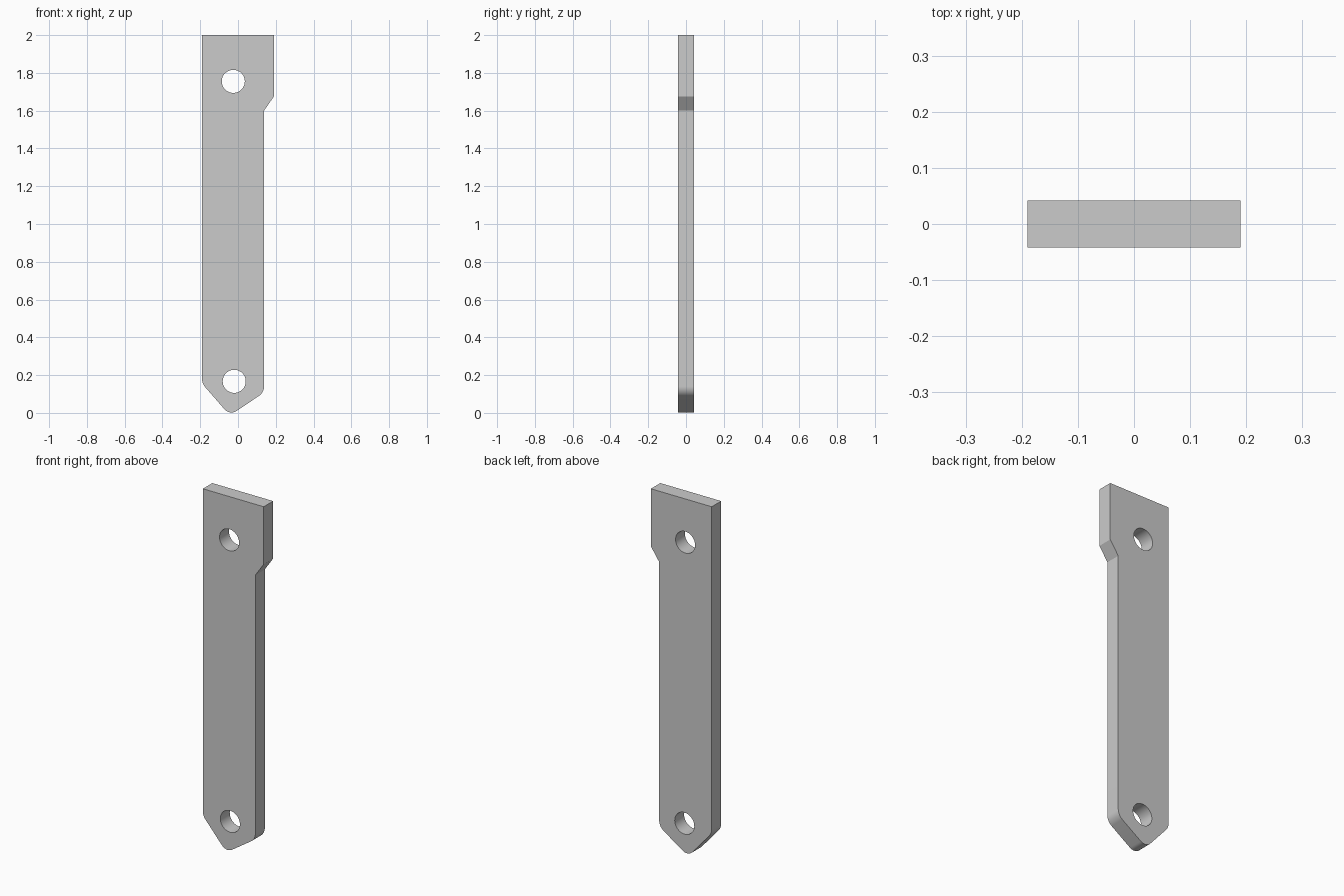
import bpy, bmesh, math
from mathutils import Vector, Matrix

if "Cube" in bpy.data.objects:
    bpy.data.objects.remove(bpy.data.objects["Cube"])

HALF_T = 0.042


def rounded(points, segments=10):
    """Turn (x, z, radius) corners into an outline with filleted corners."""
    out = []
    n = len(points)
    for i, (x, z, r) in enumerate(points):
        p = Vector((x, z))
        if r == 0:
            out.append(p)
            continue
        a = (Vector(points[i - 1][:2]) - p).normalized()
        b = (Vector(points[(i + 1) % n][:2]) - p).normalized()
        half = a.angle(b) / 2
        centre = p + (a + b).normalized() * (r / math.sin(half))
        start = p + a * (r / math.tan(half)) - centre
        end = p + b * (r / math.tan(half)) - centre
        sweep = math.pi - 2 * half
        for k in range(segments + 1):
            t = k / segments
            v = start * math.sin((1 - t) * sweep) + end * math.sin(t * sweep)
            out.append(centre + v / math.sin(sweep))
    return out


def add_object(name, bm):
    bmesh.ops.recalc_face_normals(bm, faces=bm.faces)
    mesh = bpy.data.meshes.new(name)
    bm.to_mesh(mesh)
    bm.free()
    obj = bpy.data.objects.new(name, mesh)
    bpy.context.collection.objects.link(obj)
    return obj


# Flat bar: stepped head, rounded off-centre point at the bottom
outline = rounded([
    (-0.19, 2.0, 0), (-0.19, 0.155, 0.065), (-0.043, -0.0135, 0.048),
    (0.138, 0.108, 0.062), (0.138, 1.60, 0), (0.19, 1.675, 0), (0.19, 2.0, 0),
])
bm = bmesh.new()
face = bm.faces.new([bm.verts.new((p.x, -HALF_T, p.y)) for p in outline])
ext = bmesh.ops.extrude_face_region(bm, geom=[face], use_keep_orig=True)
moved = [v for v in ext["geom"] if isinstance(v, bmesh.types.BMVert)]
bmesh.ops.translate(bm, verts=moved, vec=(0, 2 * HALF_T, 0))
bar = add_object("flat_bar", bm)

# Two bolt holes through the thickness
cutters = []
for x, z in ((-0.025, 1.755), (-0.02, 0.167)):
    bm = bmesh.new()
    place = Matrix.Translation((x, 0, z)) @ Matrix.Rotation(math.pi / 2, 4, "X")
    bmesh.ops.create_cone(bm, cap_ends=True, segments=48, radius1=0.061,
                          radius2=0.061, depth=0.3, matrix=place)
    cutter = add_object("hole_cutter", bm)
    cutter.hide_render = True
    cutters.append(cutter)
    mod = bar.modifiers.new("hole", "BOOLEAN")
    mod.operation = "DIFFERENCE"
    mod.solver = "EXACT"
    mod.object = cutter

bpy.context.view_layer.objects.active = bar
bar.select_set(True)
for mod in list(bar.modifiers):
    bpy.ops.object.modifier_apply(modifier=mod.name)
for cutter in cutters:
    bpy.data.objects.remove(cutter)

bpy.ops.object.shade_smooth_by_angle(angle=math.radians(25))
